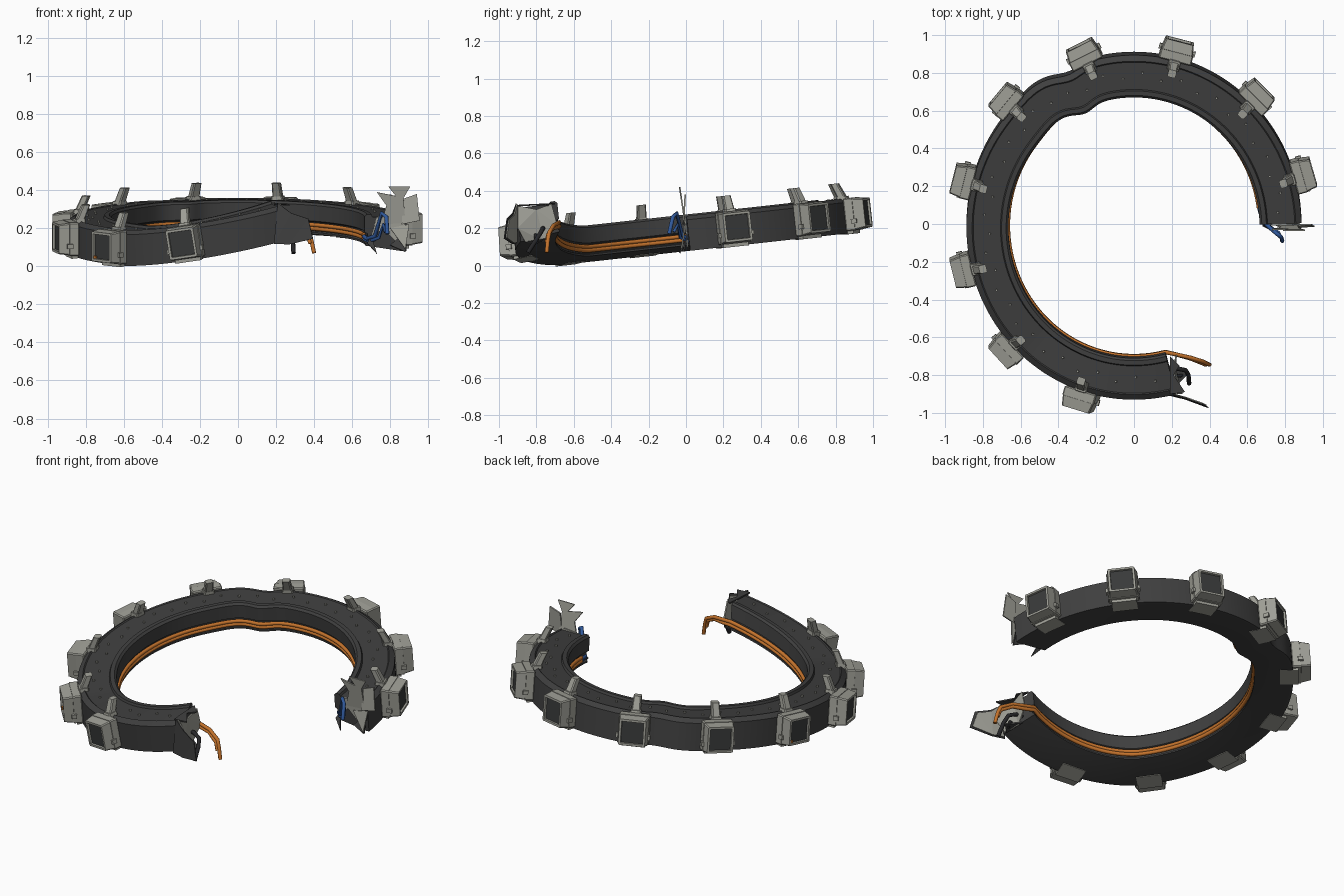
import bpy, bmesh, math
from mathutils import Vector, Matrix

if "Cube" in bpy.data.objects:
    bpy.data.objects.remove(bpy.data.objects["Cube"])

W = 0.222            # radial width of the ring
T0, T1 = 1.5, 284.0  # start and end of the broken ring in degrees


def material(name, r, g, b):
    m = bpy.data.materials.new(name)
    m.diffuse_color = (r, g, b, 1)
    m.use_nodes = True
    m.node_tree.nodes["Principled BSDF"].inputs["Base Color"].default_value = m.diffuse_color
    return m


DARK = material("dark_shell", .05, .05, .05)
LIGHT = material("light_grey", .35, .35, .31)
SCREEN = material("screen_grey", .04, .042, .042)
ORANGE = material("orange_cable", .55, .17, .025)
BLUE = material("blue_cable", .03, .1, .33)
BLACK = material("black_cable", .02, .02, .022)


def P(t, off, z):
    """Point on the tilted, dented, bent ring: angle, distance from inner edge, height."""
    a = math.radians(t)
    r = .665 + .025 * math.sin(a) ** 2 + off
    r += -.03 * math.exp(-((t - 113) / 6) ** 2) + .012 * math.exp(-((t - 126) / 8) ** 2)
    x, y = r * math.cos(a), r * math.sin(a)
    bend = .145 * (max(0, t - 228) / 55) ** 1.4
    return Vector((x, y - .11 * z, .077 + .11 * y + bend + z))


def frame(t, off, z=0):
    """Local axes: x along the ring, y outward, z up."""
    tx = (P(t + 1, off, z) - P(t - 1, off, z)).normalized()
    ry = (P(t, off + .1, z) - P(t, off, z)).normalized()
    up = ry.cross(tx).normalized()
    ry = tx.cross(up)
    m = Matrix((-tx, ry, up)).transposed().to_4x4()
    m.translation = P(t, off, z)
    return m


def finish(name, bm, mats, smooth=False):
    bmesh.ops.recalc_face_normals(bm, faces=bm.faces[:])
    me = bpy.data.meshes.new(name)
    bm.to_mesh(me)
    bm.free()
    for m in mats:
        me.materials.append(m)
    ob = bpy.data.objects.new(name, me)
    bpy.context.collection.objects.link(ob)
    if smooth:
        bpy.ops.object.select_all(action='DESELECT')
        ob.select_set(True)
        bpy.context.view_layer.objects.active = ob
        bpy.ops.object.shade_smooth_by_angle(angle=math.radians(25))
    return ob


def sweep(name, profile, mat, n=150):
    bm = bmesh.new()
    rows = [[bm.verts.new(P(T0 + (T1 - T0) * i / n, o, z)) for o, z in profile]
            for i in range(n + 1)]
    k = len(profile)
    for a, b in zip(rows, rows[1:]):
        for j in range(k):
            bm.faces.new((a[j], a[(j + 1) % k], b[(j + 1) % k], b[j]))
    bm.faces.new(rows[0])
    bm.faces.new(rows[-1])
    return finish(name, bm, [mat], True)


def hexa(bm, m, a, b, axis, bevel=.006):
    """Block between two rectangles (u0,u1,v0,v1,pos) along local y or z; returns the far face."""
    vs = []
    for u0, u1, v0, v1, p in (a, b):
        for u, v in ((u0, v0), (u1, v0), (u1, v1), (u0, v1)):
            vs.append(bm.verts.new(m @ Vector((u, p, v) if axis == 'y' else (u, v, p))))
    fs = [bm.faces.new([vs[i] for i in q]) for q in
          ((0, 1, 2, 3), (4, 5, 6, 7), (0, 1, 5, 4), (1, 2, 6, 5), (2, 3, 7, 6), (3, 0, 4, 7))]
    bmesh.ops.recalc_face_normals(bm, faces=fs)
    centre = fs[1].calc_center_median()
    if bevel:
        far = set(fs[1].edges)
        es = {e for f in fs for e in f.edges if e not in far}
        bmesh.ops.bevel(bm, geom=list(es), offset=bevel, segments=1, affect='EDGES')
    return min(bm.faces, key=lambda f: (f.calc_center_median() - centre).length)


def tube(name, pts, rad, mat):
    cu = bpy.data.curves.new(name, 'CURVE')
    cu.dimensions = '3D'
    cu.bevel_depth, cu.bevel_resolution, cu.use_fill_caps = rad, 2, True
    sp = cu.splines.new('POLY')
    sp.points.add(len(pts) - 1)
    for q, p in zip(sp.points, pts):
        q.co = (*p, 1)
    sp.use_smooth = True
    cu.materials.append(mat)
    ob = bpy.data.objects.new(name, cu)
    bpy.context.collection.objects.link(ob)


def sheet(name, pts, mat, thick=.008):
    bm = bmesh.new()
    f = bm.faces.new([bm.verts.new(p) for p in pts])
    f.normal_update()
    n = f.normal * thick
    front = [v.co.copy() + n for v in f.verts]
    back = list(f.verts)
    top = [bm.verts.new(c) for c in front]
    bm.faces.new(top)
    for i in range(len(pts)):
        j = (i + 1) % len(pts)
        bm.faces.new((back[i], back[j], top[j], top[i]))
    bmesh.ops.recalc_face_normals(bm, faces=bm.faces[:])
    bmesh.ops.triangulate(bm, faces=bm.faces[:])
    finish(name, bm, [mat])


# Ring shell: outer wall, stepped top, inner wall with cable recess, sloping underside
sweep("ring_shell", [(W, 0), (W, .165), (.192, .186), (.186, .18), (.042, .18), (.036, .194),
                     (.012, .194), (0, .182), (0, .1), (.016, .092), (.016, .045), (.004, .04),
                     (.004, .03), (.03, .026), (.2, 0)], DARK)

# Small bolts on the top
bm = bmesh.new()
for i in range(38):
    t = 6 + i * 7.35
    bmesh.ops.create_cone(bm, cap_ends=True, segments=8, radius1=.007, radius2=.006, depth=.014,
                          matrix=frame(t, .1 + .03 * (i % 2), .183))
finish("top_bolts", bm, [LIGHT])

# Nine lamp housings clamped around the outside
for i in range(9):
    m = frame(17 + 29.6 * i, W)
    bm = bmesh.new()
    hexa(bm, m, (-.088, .088, .012, .188, -.006), (-.088, .088, .012, .188, .045), 'y')
    front = hexa(bm, m, (-.086, .086, .014, .186, .04), (-.076, .076, .022, .178, .102), 'y')
    bmesh.ops.inset_individual(bm, faces=[front], thickness=.014)
    bmesh.ops.inset_individual(bm, faces=[front], thickness=.003, depth=-.012)
    front.material_index = 1
    # top clip leaning inward, with a foot
    hexa(bm, m, (-.034, .034, -.055, .01, .165), (-.03, .03, -.055, .0, .2), 'z')
    hexa(bm, m, (-.026, .026, -.045, .0, .18), (-.022, .022, -.082, -.042, .272), 'z')
    # clamp under the shell
    hexa(bm, m, (-.07, .07, .004, .03, -.075), (-.07, .07, -.005, .03, .03), 'y', 0)
    # side knobs
    for s in (-1, 1):
        hexa(bm, m, (s * .085, s * .098, .05, .075, .03), (s * .085, s * .098, .05, .075, .06), 'y', 0)
    finish("lamp_housing_%d" % (i + 1), bm, [LIGHT, SCREEN])
    if i in (5, 7):
        bm = bmesh.new()
        hexa(bm, m, (.045, .062, .036, .05, .088), (.045, .062, .036, .05, .098), 'y', 0)
        finish("indicator_%d" % i, bm, [ORANGE])


# Cables along the inner wall with loose ends at the front break
def run(off, z, t0=8):
    return [P(t0 + (T1 - t0) * i / 120, off, z) for i in range(121)]


tube("orange_cable_upper", run(.002, .08) + [(.22, -.69, .225), (.3, -.708, .215),
     (.37, -.73, .18), (.385, -.738, .14), (.4, -.745, .07)], .011, ORANGE)
tube("orange_cable_lower", run(.002, .06) + [(.22, -.69, .205), (.3, -.712, .2),
     (.365, -.738, .165), (.38, -.745, .12)], .011, ORANGE)
tube("black_cable", [(.18, -.76, .2), (.23, -.765, .2), (.275, -.775, .18), (.288, -.8, .14),
                     (.292, -.845, .07)], .012, BLACK)
tube("black_cable_short", [(.18, -.8, .16), (.24, -.805, .165), (.255, -.8, .12)], .009, BLACK)
tube("blue_cable_a", [P(8, .004, .07), (.68, .02, .145), (.72, -.02, .16), (.755, -.05, .28),
                      (.78, -.07, .26), (.785, -.09, .17)], .011, BLUE)
tube("blue_cable_b", [P(8, .004, .055), (.69, .01, .13), (.74, -.03, .15), (.765, -.045, .22),
                      (.775, -.065, .18)], .009, BLUE)


# Torn bulkhead shards at the right break
def right(name, pts, y0, y1, mat=LIGHT):
    zs = [p[1] for p in pts]
    lo, hi = min(zs), max(zs)
    sheet(name, [(x, y0 + (y1 - y0) * (z - lo) / (hi - lo), z) for x, z in pts], mat)


right("right_bulkhead", [(.69, .13), (.76, .2), (.86, .1), (.88, .24), (.84, .27), (.73, .26)], .012, .0)
right("right_shard_tall", [(.75, .22), (.88, .23), (.87, .36), (.905, .42), (.79, .42), (.83, .37),
                           (.73, .39), (.78, .32)], .0, -.03)
right("right_shard_outer", [(.86, .22), (.955, .24), (.94, .38), (.87, .355)], -.01, .0)
right("right_shard_low", [(.8, .2), (.88, .09), (.9, .22)], -.02, 0)
right("right_shell_spike", [(.68, .12), (.73, .065), (.70, .16)], -.03, .015, DARK)
right("right_shell_spike_outer", [(.8, .11), (.88, .075), (.875, .18)], -.01, .015, DARK)

# Torn bulkhead and peeled skin at the front break
sheet("front_bulkhead", [(.22, -.69, .22), (.215, -.72, .33), (.21, -.8, .3), (.22, -.9, .32),
                         (.25, -.9, .2), (.225, -.86, .125), (.21, -.76, .13)], LIGHT)
sheet("front_skin_inner", [(.2, -.9, .125), (.27, -.917, .12), (.385, -.958, .15), (.36, -.945, .24),
                           (.28, -.917, .27), (.22, -.9, .33)], LIGHT, .006)
sheet("front_skin_outer", [(.19, -.905, .118), (.27, -.924, .115), (.395, -.97, .145), (.37, -.955, .25),
                           (.28, -.925, .28), (.21, -.905, .332)], DARK, .005)
sheet("front_top_spike", [(.19, -.7, .335), (.24, -.75, .325), (.21, -.8, .33), (.27, -.89, .325),
                          (.19, -.9, .325)], DARK)
sheet("front_low_spike", [(.2, -.74, .15), (.29, -.79, .13), (.22, -.86, .13)], DARK)
